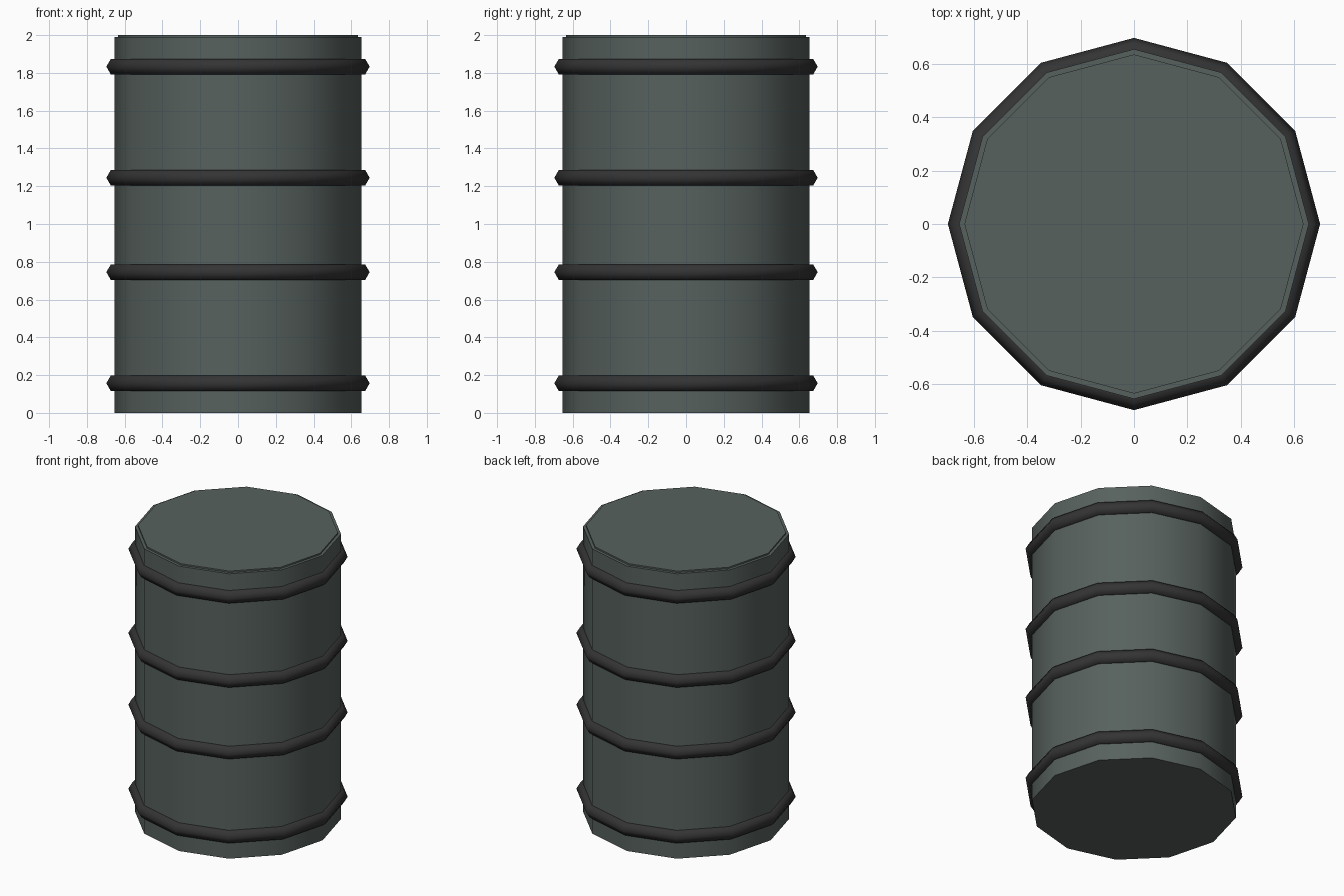
import bpy
import math

cube = bpy.data.objects.get("Cube")
if cube:
    bpy.data.objects.remove(cube, do_unlink=True)

SIDES = 12


def make_material(name, color, roughness):
    mat = bpy.data.materials.new(name)
    mat.use_nodes = True
    mat.diffuse_color = color
    bsdf = mat.node_tree.nodes["Principled BSDF"]
    bsdf.inputs["Base Color"].default_value = color
    bsdf.inputs["Roughness"].default_value = roughness
    return mat


def finish(name, mat, angle):
    obj = bpy.context.object
    obj.name = obj.data.name = name
    obj.data.materials.append(mat)
    bpy.ops.object.shade_smooth_by_angle(angle=math.radians(angle))
    return obj


def drum(name, radius, bottom, top, mat):
    bpy.ops.mesh.primitive_cylinder_add(
        vertices=SIDES, radius=radius, depth=top - bottom,
        location=(0, 0, (bottom + top) / 2))
    return finish(name, mat, 40)


def hoop(name, z, mat):
    bpy.ops.mesh.primitive_torus_add(
        major_segments=SIDES, minor_segments=6,
        major_radius=0.65, minor_radius=0.047, location=(0, 0, z))
    return finish(name, mat, 80)


green_grey = make_material("green grey paint", (0.095, 0.12, 0.11, 1), 0.6)
black = make_material("black rubber", (0.034, 0.034, 0.034, 1), 0.6)

# Barrel body and the slightly smaller raised lid
drum("barrel_body", 0.655, 0.0, 1.99, green_grey)
drum("barrel_lid", 0.635, 1.97, 2.0, green_grey)

# Four hoops around the body
hoops = {"bottom_hoop": 0.157, "lower_middle_hoop": 0.745,
         "upper_middle_hoop": 1.245, "top_hoop": 1.833}
for hoop_name, height in hoops.items():
    hoop(hoop_name, height, black)
